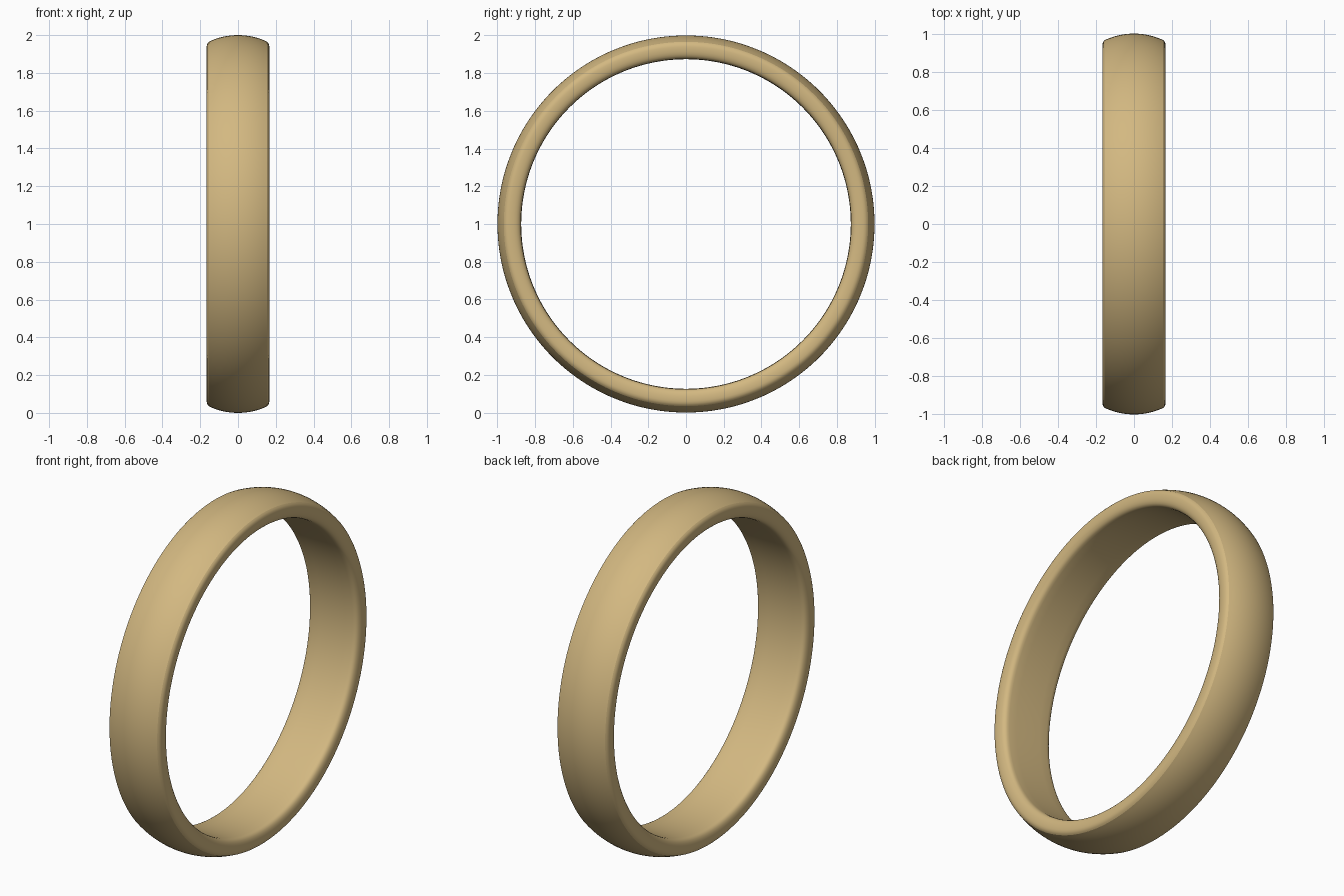
import bpy, bmesh, math
from mathutils import Matrix

if "Cube" in bpy.data.objects:
    bpy.data.objects.remove(bpy.data.objects["Cube"])

SEGMENTS = 192


def crown(n=16, half=0.153, top=1.0, edge=0.966):
    """Domed outer face, as (x, radius) points from left to right."""
    sag = top - edge
    rad = (half * half + sag * sag) / (2 * sag)
    a = math.asin(half / rad)
    return [(rad * math.sin(t), top - rad + rad * math.cos(t))
            for t in (-a + 2 * a * i / n for i in range(n + 1))]


# Rounded side, from the crown edge in to the finger hole
side = [(0.159, 0.960), (0.164, 0.951), (0.166, 0.940), (0.166, 0.927),
        (0.165, 0.914), (0.162, 0.901), (0.157, 0.890), (0.150, 0.882),
        (0.141, 0.8775), (0.128, 0.8755)]
hole = [(0.08, 0.8745), (0.0, 0.874), (-0.08, 0.8745)]
profile = crown() + side + hole + [(-x, r) for x, r in reversed(side)]

# Sweep the closed cross-section around the x axis
bm = bmesh.new()
rings = []
for i in range(SEGMENTS):
    a = 2 * math.pi * i / SEGMENTS
    rings.append([bm.verts.new((x, r * math.cos(a), r * math.sin(a)))
                  for x, r in profile])
n = len(profile)
for i, ring in enumerate(rings):
    nxt = rings[(i + 1) % SEGMENTS]
    for j in range(n):
        k = (j + 1) % n
        bm.faces.new((ring[j], ring[k], nxt[k], nxt[j]))
bmesh.ops.recalc_face_normals(bm, faces=bm.faces)
bmesh.ops.transform(bm, matrix=Matrix.Translation((0, 0, 1)), verts=bm.verts)
mesh = bpy.data.meshes.new("ring_band")
bm.to_mesh(mesh)
bm.free()
band = bpy.data.objects.new("ring_band", mesh)
bpy.context.collection.objects.link(band)

# Gold finish
gold = bpy.data.materials.new("gold")
gold.diffuse_color = (0.65, 0.48, 0.22, 1)
gold.use_nodes = True
gold.node_tree.nodes["Principled BSDF"].inputs["Base Color"].default_value = gold.diffuse_color
mesh.materials.append(gold)

# Smooth shading, keeping the crown edges crisp
mesh.shade_smooth()
crisp = {0, 16}
for e in mesh.edges:
    a, b = e.vertices
    if a % n == b % n and a % n in crisp:
        e.use_edge_sharp = True
